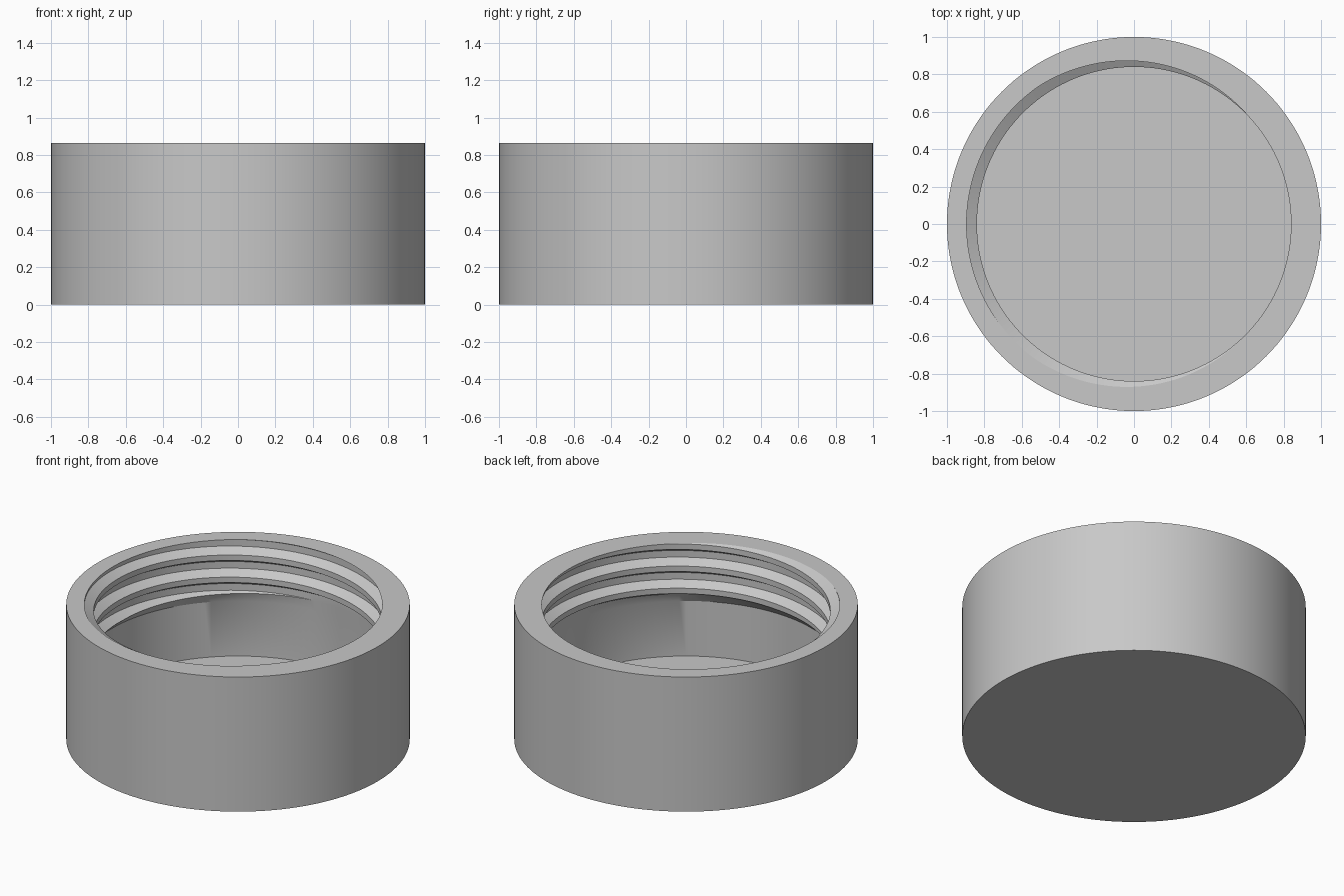
import bpy, bmesh, math

cube = bpy.data.objects.get("Cube")
if cube:
    bpy.data.objects.remove(cube, do_unlink=True)

SEGMENTS = 144
HEIGHT, FLOOR = 0.865, 0.114
CREST, ROOT, CAVITY = 0.84, 0.895, 0.90
PITCH = 0.142
THREAD_END = HEIGHT - 0.338
CAVITY_TOP = HEIGHT - 0.397
THREAD_START = HEIGHT - 0.017
# One turn of the thread: height above the crest's lower edge, radius
PROFILE = [(0, CREST), (0.035, CREST), (0.067, ROOT), (0.110, ROOT), (PITCH, CREST)]


def thread_radius(z, lift):
    t = (z - THREAD_START - lift) % PITCH
    for (t0, r0), (t1, r1) in zip(PROFILE, PROFILE[1:]):
        if t <= t1:
            return r0 + (r1 - r0) * (t - t0) / (t1 - t0)
    return CREST


def section(turn):
    """Radius and height of the whole wall at a fraction of a turn."""
    lift = PITCH * turn
    points = [(0, FLOOR), (CAVITY, FLOOR), (CAVITY, CAVITY_TOP)]
    # Right-handed internal thread, cut off flat at both ends
    for j in range(-5, 2):
        for offset, _ in PROFILE[:-1]:
            z = THREAD_START + j * PITCH + offset + lift
            z = min(max(z, THREAD_END), HEIGHT)
            points.append((thread_radius(z, lift), z))
    # Rim, outer wall and base
    return points + [(1, HEIGHT), (1, 0), (0, 0)]


bm = bmesh.new()
verts = {}


def vert(r, z, angle):
    co = (r * math.cos(angle), r * math.sin(angle), z)
    key = tuple(round(c * 20000) for c in co)
    if key not in verts:
        verts[key] = bm.verts.new(co)
    return verts[key]


columns = []
for i in range(SEGMENTS + 1):
    angle = 2 * math.pi * i / SEGMENTS
    columns.append([vert(r, z, angle) for r, z in section(i / SEGMENTS)])

for a, b in zip(columns, columns[1:]):
    for k in range(len(a) - 1):
        corners = list(dict.fromkeys((a[k], b[k], b[k + 1], a[k + 1])))
        if len(corners) > 2 and not bm.faces.get(corners):
            bm.faces.new(corners)

bmesh.ops.remove_doubles(bm, verts=bm.verts, dist=0.0002)
bmesh.ops.recalc_face_normals(bm, faces=bm.faces)

mesh = bpy.data.meshes.new("threaded_cap")
bm.to_mesh(mesh)
bm.free()
cap = bpy.data.objects.new("threaded_cap", mesh)
bpy.context.collection.objects.link(cap)

# Plain grey all over
grey = bpy.data.materials.new("light_grey")
grey.use_nodes = True
colour = (0.58, 0.58, 0.58, 1)
grey.diffuse_color = colour
grey.node_tree.nodes["Principled BSDF"].inputs["Base Color"].default_value = colour
mesh.materials.append(grey)

bpy.ops.object.select_all(action="DESELECT")
cap.select_set(True)
bpy.context.view_layer.objects.active = cap
bpy.ops.object.shade_smooth_by_angle(angle=math.radians(28))
